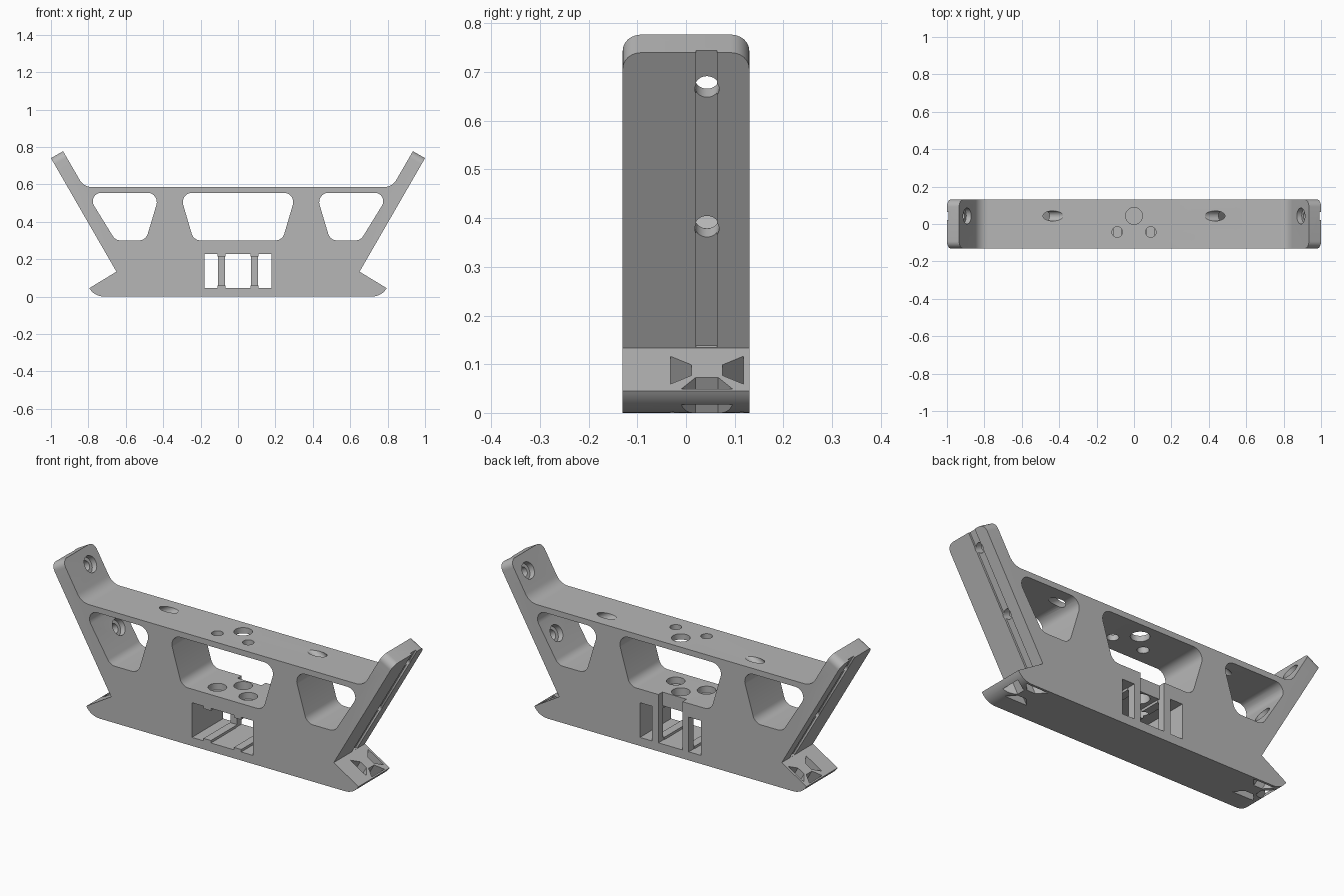
import bpy, bmesh
from math import tan, cos, sin, pi
from mathutils import Vector

if "Cube" in bpy.data.objects:
    bpy.data.objects.remove(bpy.data.objects["Cube"])

HALF = 0.13      # half depth of the bracket
HOLE_Y = 0.043   # line of the arm fasteners
D = Vector((0.5, 0, 0.866))      # up along the arm
N = Vector((-0.866, 0, 0.5))     # into the arm from its outer face
HEEL = Vector((0.65, 0, 0.133))  # where arm and foot meet


def rounded(corners, steps=8):
    """Polygon from (x, z, radius) corners with round fillets."""
    out = []
    for i, (x, z, r) in enumerate(corners):
        p = Vector((x, z))
        if r == 0:
            out.append(p)
            continue
        a = (Vector(corners[i - 1][:2]) - p).normalized()
        b = (Vector(corners[(i + 1) % len(corners)][:2]) - p).normalized()
        half = a.angle(b) / 2
        centre = p + (a + b).normalized() * r / sin(half)
        start, end = p + a * r / tan(half), p + b * r / tan(half)
        u = (start - centre) / r
        v = (p - start).normalized()
        sweep = pi - 2 * half
        for k in range(steps + 1):
            t = sweep * k / steps
            out.append(centre + (u * cos(t) + v * sin(t)) * r)
    return out


def prism(name, points, sweep, tip=None):
    """Extrude a loop of 3D points along a vector; optionally round tip edges."""
    bm = bmesh.new()
    face = bm.faces.new([bm.verts.new(p) for p in points])
    ext = bmesh.ops.extrude_face_region(bm, geom=[face])
    bmesh.ops.translate(bm, vec=sweep,
                        verts=[v for v in ext["geom"] if isinstance(v, bmesh.types.BMVert)])
    if not any(len(e.link_faces) == 2 for e in face.edges):
        bm.faces.new(face.verts)
    bmesh.ops.recalc_face_normals(bm, faces=bm.faces)
    if tip:
        edges = [e for e in bm.edges if all(v.co.z > tip for v in e.verts)
                 and abs(e.verts[0].co.y - e.verts[1].co.y) < 0.001]
        bmesh.ops.bevel(bm, geom=edges, offset=0.038, segments=8, profile=0.5, affect="EDGES")
    mesh = bpy.data.meshes.new(name)
    bm.to_mesh(mesh)
    bm.free()
    obj = bpy.data.objects.new(name, mesh)
    bpy.context.collection.objects.link(obj)
    return obj


def slab(points, y0, y1):
    return prism("cutter", [(p[0], y0, p[1]) for p in points], Vector((0, y1 - y0, 0)))


def box(x0, x1, y0, y1, z0, z1):
    return slab([(x0, z0), (x1, z0), (x1, z1), (x0, z1)], y0, y1)


def rod(start, end, r):
    start, end = Vector(start), Vector(end)
    axis = (end - start).normalized()
    side = axis.cross(Vector((0, 1, 0))).normalized()
    up = axis.cross(side)
    ring = [start + (side * cos(k * pi / 16) + up * sin(k * pi / 16)) * r for k in range(32)]
    return prism("cutter", ring, end - start)


def cut(cutter):
    cutter.hide_render = True
    mod = body.modifiers.new("cut", "BOOLEAN")
    mod.operation, mod.solver, mod.object = "DIFFERENCE", "EXACT", cutter
    bpy.ops.object.modifier_apply(modifier=mod.name)
    bpy.data.objects.remove(cutter)


# Bracket body: foot, heel notch, slanted arm, top bar
side = [(0.769, 0, 0.09), (0.795, 0.045, 0), (0.65, 0.133, 0),
        (1.0, 0.74, 0), (0.935, 0.777, 0), (0.824, 0.585, 0.076)]
outline = rounded(side + [(-x, z, r) for x, z, r in reversed(side)])
body = prism("bracket_body", [(p.x, -HALF, p.y) for p in outline],
             Vector((0, 2 * HALF, 0)), tip=0.73)
bpy.context.view_layer.objects.active = body
body.select_set(True)

# Centre window
cut(slab(rounded([(-0.312, 0.555, 0.05), (0.312, 0.555, 0.05),
                  (0.237, 0.3, 0.05), (-0.237, 0.3, 0.05)]), -0.2, 0.2))

# Front pocket with ridges on its floor and ceiling
LO, HI, STEP = 0.045, 0.228, 0.013
floor = [(-0.178, LO), (-0.11, LO), (-0.11, LO + STEP), (-0.067, LO + STEP), (-0.067, LO)]
floor += [(-x, z) for x, z in reversed(floor)]
ceiling = [(x, LO + HI - z) for x, z in reversed(floor)]
cut(slab(floor + ceiling, -0.2, 0.09))

# Slots through the back wall, the middle one open to the window
cut(box(-0.07, 0.07, 0.085, 0.2, LO, HI))
cut(box(-0.07, 0.07, 0.096, 0.2, LO + 0.01, 0.32))

# Vertical holes: one wide, two counterbored
cut(rod((0, HOLE_Y, 0.15), (0, HOLE_Y, 0.7), 0.045))

for s in (1, -1):
    flip = Vector((s, 1, 1))

    def at(p, y=HOLE_Y):
        return Vector((p.x, y, p.z)) * flip

    # Side window and outer back slot
    cut(slab([(s * p.x, p.y) for p in rounded(
        [(0.417, 0.555, 0.05), (0.812, 0.555, 0.045),
         (0.655, 0.3, 0.05), (0.493, 0.3, 0.05)])], -0.2, 0.2))
    x0, x1 = sorted((s * 0.107, s * 0.178))
    cut(box(x0, x1, 0.085, 0.2, LO, HI))

    # Small vertical holes
    cut(rod((s * 0.09, -0.043, 0.15), (s * 0.09, -0.043, 0.7), 0.028))
    cut(rod((s * 0.09, -0.043, 0.265), (s * 0.09, -0.043, 0.4), 0.045))

    # Groove down the outer face of the arm
    strip = [HEEL + D * a + N * b for a, b in
             ((0.001, -0.02), (0.001, 0.01), (0.8, 0.01), (0.8, -0.02))]
    cut(slab([(s * p.x, p.z) for p in strip], 0.021, 0.064))

    # Slanted fastener holes, counterbored on the inner side
    for z in (0.665, 0.378):
        p = HEEL + D * ((z - HEEL.z) / D.z)
        cut(rod(at(p - N * 0.05), at(p + N * 0.14), 0.025))
        cut(rod(at(p + N * 0.045), at(p + N * 0.14), 0.043))
    cut(rod(at(p + N * 0.25), at(p + N * 0.5), 0.027))

    # Three tapered pockets through the foot
    wing = [(-0.075, 0.062), (-0.075, 0.117), (-0.032, 0.1), (-0.032, 0.079)]
    sill = [(-0.053, 0.052), (0.053, 0.052), (0.023, 0.075), (-0.023, 0.075)]
    for shape in (wing, [(-y, z) for y, z in wing], sill):
        loop = [at(HEEL - N * ((HEEL.z - z) / N.z) + D * 0.03, HOLE_Y + y) for y, z in shape]
        prism_sweep = D * -0.25 * flip
        cut(prism("cutter", loop, prism_sweep))

# Single grey finish
grey = bpy.data.materials.new("plain_grey")
grey.use_nodes = True
colour = (0.47, 0.47, 0.47, 1)
grey.diffuse_color = colour
grey.node_tree.nodes["Principled BSDF"].inputs["Base Color"].default_value = colour
body.data.materials.clear()
body.data.materials.append(grey)
bpy.ops.object.shade_smooth_by_angle(angle=0.5)
